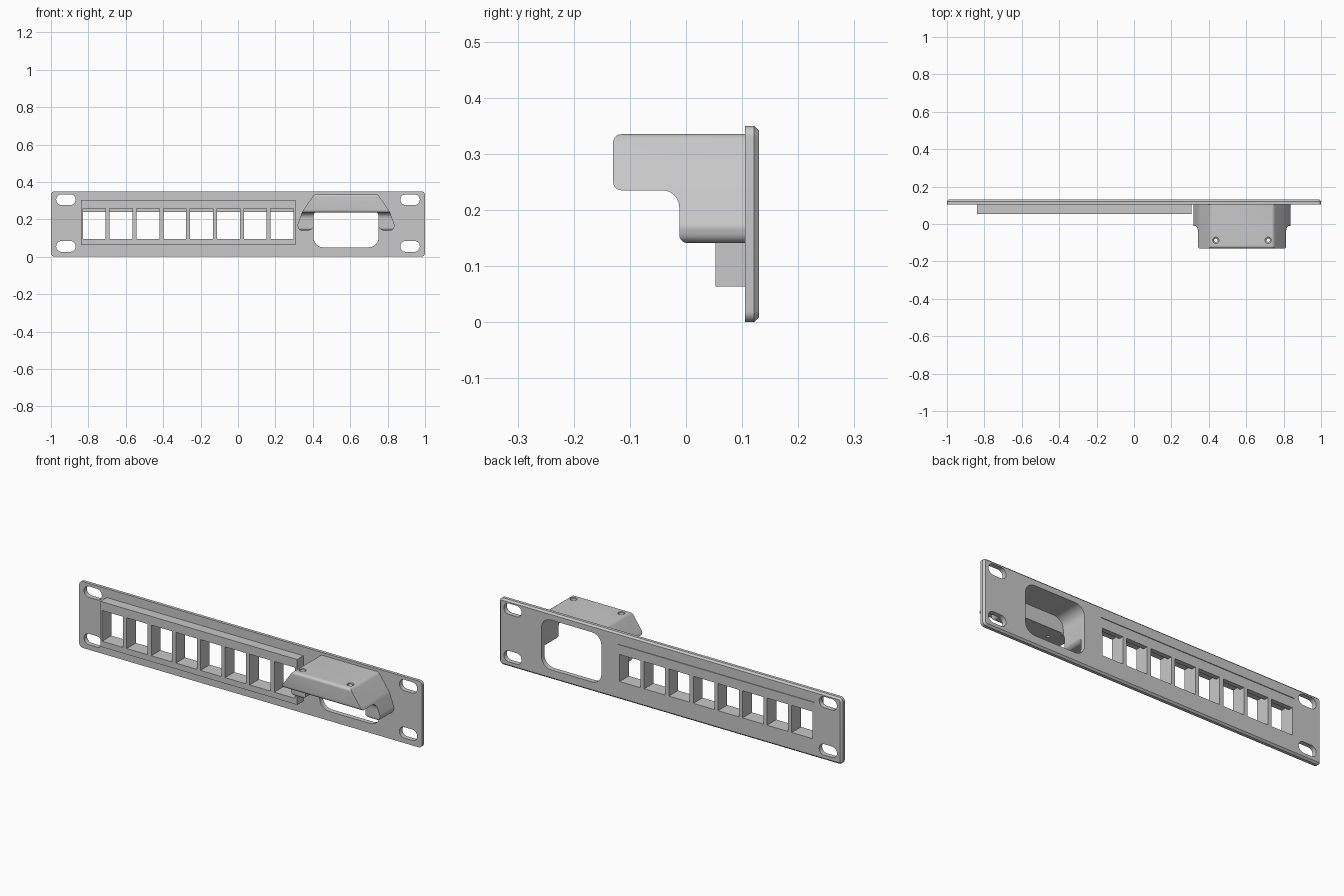
import bpy, bmesh, math
from mathutils import Vector

if "Cube" in bpy.data.objects:
    bpy.data.objects.remove(bpy.data.objects["Cube"])

grey = bpy.data.materials.new("plain_grey")
grey.diffuse_color = (0.58, 0.58, 0.58, 1)
grey.use_nodes = True
grey.node_tree.nodes["Principled BSDF"].inputs["Base Color"].default_value = grey.diffuse_color


def rounded(corners, n=6):
    """Closed 2D outline from (u, v, radius) corners."""
    out = []
    for i, (u, v, r) in enumerate(corners):
        if r == 0:
            out.append((u, v))
            continue
        pu, pv, _ = corners[i - 1]
        nu, nv, _ = corners[(i + 1) % len(corners)]
        la, lb = math.hypot(pu - u, pv - v), math.hypot(nu - u, nv - v)
        ax, ay, bx, by = (pu - u) / la, (pv - v) / la, (nu - u) / lb, (nv - v) / lb
        half = math.acos(max(-1, min(1, ax * bx + ay * by))) / 2
        t = r / math.tan(half)
        m = math.hypot(ax + bx, ay + by)
        d = r / math.sin(half)
        cx, cy = u + (ax + bx) / m * d, v + (ay + by) / m * d
        a0 = math.atan2(v + ay * t - cy, u + ax * t - cx)
        a1 = math.atan2(v + by * t - cy, u + bx * t - cx)
        turn = (a1 - a0 + math.pi) % (2 * math.pi) - math.pi
        for k in range(n + 1):
            w = a0 + turn * k / n
            out.append((cx + r * math.cos(w), cy + r * math.sin(w)))
    return out


def rect(u0, u1, v0, v1, r=0):
    return rounded([(u0, v0, r), (u1, v0, r), (u1, v1, r), (u0, v1, r)])


def circle(u, v, r, n=20):
    return [(u + r * math.cos(2 * math.pi * i / n),
             v + r * math.sin(2 * math.pi * i / n)) for i in range(n)]


def add_loft(bm, loops, axis="Y"):
    """Capped solid through loops [(position along axis, outline)]."""
    place = {"Y": lambda w, p: (p[0], w, p[1]),
             "X": lambda w, p: (w, p[0], p[1]),
             "Z": lambda w, p: (p[0], p[1], w)}[axis]
    rings = [[bm.verts.new(place(w, p)) for p in o] for w, o in loops]
    faces = [bm.faces.new(rings[0]), bm.faces.new(rings[-1])]
    for a, b in zip(rings, rings[1:]):
        m = len(a)
        for i in range(m):
            j = (i + 1) % m
            faces.append(bm.faces.new((a[i], a[j], b[j], b[i])))
    bmesh.ops.recalc_face_normals(bm, faces=faces)


def solid(name, *lofts):
    bm = bmesh.new()
    for loops, axis in lofts:
        add_loft(bm, loops, axis)
    me = bpy.data.meshes.new(name)
    bm.to_mesh(me)
    bm.free()
    me.materials.append(grey)
    ob = bpy.data.objects.new(name, me)
    bpy.context.collection.objects.link(ob)
    return ob


def boolean(ob, tool, op="DIFFERENCE"):
    mod = ob.modifiers.new("cut", "BOOLEAN")
    mod.operation, mod.solver, mod.object = op, "EXACT", tool
    bpy.context.view_layer.update()
    ev = ob.evaluated_get(bpy.context.evaluated_depsgraph_get())
    me = bpy.data.meshes.new_from_object(ev)
    ob.modifiers.clear()
    ob.data = me
    bpy.data.objects.remove(tool)


FRONT, BACK = 0.105, 0.13
CX = 0.5775          # centre of the cable hood

# Face plate with a chamfered rear edge
plate = solid("face_plate", ([
    (FRONT, rect(-1, 1, 0, 0.35, 0.02)),
    (BACK - 0.009, rect(-1, 1, 0, 0.35, 0.02)),
    (BACK, rect(-0.991, 0.991, 0.009, 0.341, 0.011))], "Y"))

# Plate cut-outs: mounting slots, cable opening, port windows, rear groove
cuts = []
for sx in (-1, 1):
    for z in (0.055, 0.305):
        x = sx * 0.92
        o = rect(x - 0.052, x + 0.052, z - 0.029, z + 0.029, 0.0285)
        cuts.append(([(0.05, o), (0.2, o)], "Y"))
opening = rect(CX - 0.175, CX + 0.175, 0.05, 0.312, 0.055)
cuts.append(([(0.05, opening), (0.2, opening)], "Y"))
ports = [(-0.83 + 0.1435 * i, -0.708 + 0.1435 * i) for i in range(8)]
for x0, x1 in ports:
    o = rect(x0, x1, 0.095, 0.238)
    cuts.append(([(0.05, o), (0.2, o)], "Y"))
groove = rect(-0.84, 0.305, 0.288, 0.292)
cuts.append(([(BACK - 0.004, groove), (0.2, groove)], "Y"))
boolean(plate, solid("plate_cutter", *cuts))

# Port block in front of the plate
frame = rect(-0.84, 0.308, 0.064, 0.303)
block = solid("port_block", ([(0.053, frame), (FRONT, frame)], "Y"))
cuts = []
for x0, x1 in ports:
    o = rect(x0, x1, 0.095, 0.257)
    cuts.append(([(0, o), (0.2, o)], "Y"))
boolean(block, solid("port_cutter", *cuts))

# Cable hood: side profile intersected with the arched front outline
side = rounded([(FRONT, 0.335, 0), (-0.13, 0.335, 0.015), (-0.13, 0.235, 0.015),
                (-0.012, 0.235, 0.03), (-0.012, 0.141, 0.015), (FRONT, 0.141, 0)])
hood = solid("cable_hood", ([(0.2, side), (1.0, side)], "X"))
right = [(0.168, 0.336, 0.025), (0.232, 0.245, 0.06), (0.26, 0.17, 0.02),
         (0.254, 0.1405, 0.022), (0.172, 0.1405, 0.03), (0.172, 0.236, 0.01)]
arch = rounded([(CX + u, v, r) for u, v, r in right]
               + [(CX - u, v, r) for u, v, r in reversed(right)])
boolean(hood, solid("arch_tool", ([(-0.2, arch), (0.2, arch)], "Y")), "INTERSECT")

# Hollow behind the clamp bar
boolean(hood, solid("hollow_cutter", ([(-0.02, opening), (0.2, opening)], "Y")))

# Countersunk screw holes through the clamp bar
cuts = []
for x in (CX - 0.14, CX + 0.14):
    y = -0.087
    cuts.append(([(0.2, circle(x, y, 0.009)), (0.322, circle(x, y, 0.009)),
                  (0.328, circle(x, y, 0.017)), (0.36, circle(x, y, 0.017))], "Z"))
boolean(hood, solid("screw_cutter", *cuts))

# Smooth rounded surfaces, keep edges crisp
bpy.ops.object.select_all(action="DESELECT")
for ob in (plate, block, hood):
    ob.select_set(True)
bpy.context.view_layer.objects.active = plate
bpy.ops.object.shade_smooth_by_angle(angle=math.radians(30))
